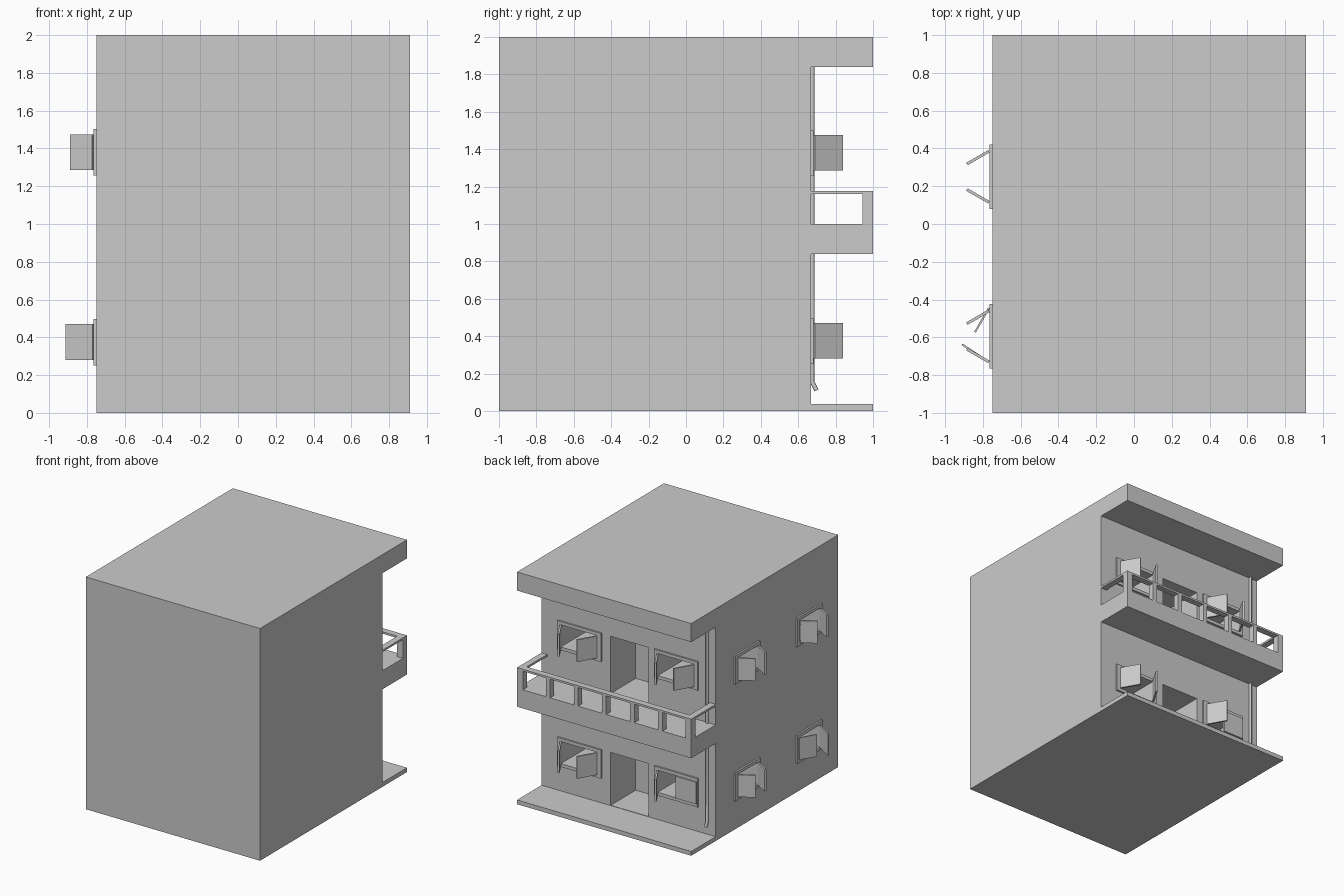
import bpy, bmesh
from math import radians
from mathutils import Matrix, Vector

if "Cube" in bpy.data.objects:
    bpy.data.objects.remove(bpy.data.objects["Cube"])

X0, X1, WALL = -0.75, 0.91, 0.667


def add_box(bm, lo, hi, m=Matrix()):
    lo, hi = Vector(lo), Vector(hi)
    s = hi - lo
    t = m @ Matrix.Translation((lo + hi) / 2) @ Matrix.Diagonal((s.x, s.y, s.z, 1))
    bmesh.ops.create_cube(bm, size=1, matrix=t)


def make(name, boxes, m=Matrix()):
    bm = bmesh.new()
    for lo, hi in boxes:
        add_box(bm, lo, hi, m)
    me = bpy.data.meshes.new(name)
    bm.to_mesh(me)
    bm.free()
    ob = bpy.data.objects.new(name, me)
    bpy.context.collection.objects.link(ob)
    return ob


# house shell: side profile with base, balcony and roof overhangs, extruded in x
profile = [(-1, 0), (1, 0), (1, .037), (WALL, .037), (WALL, .84), (1, .84),
           (1, 1), (WALL, 1), (WALL, 1.84), (1, 1.84), (1, 2), (-1, 2)]
bm = bmesh.new()
face = bm.faces.new([bm.verts.new((X0, y, z)) for y, z in profile])
ext = bmesh.ops.extrude_face_region(bm, geom=[face])
bmesh.ops.translate(bm, vec=(X1 - X0, 0, 0),
                    verts=[v for v in ext['geom'] if isinstance(v, bmesh.types.BMVert)])
bmesh.ops.recalc_face_normals(bm, faces=bm.faces)
me = bpy.data.meshes.new("house_body")
bm.to_mesh(me)
bm.free()
house = bpy.data.objects.new("house_body", me)
bpy.context.collection.objects.link(house)

cut = bmesh.new()

# doorways
for z0, z1 in ((.037, .495), (1.0, 1.495)):
    add_box(cut, (-.11, WALL - .34, z0 + .003), (.25, WALL + .1, z1))


def window(name, m, w, depth, left=(60, None, 0), right=(60, None, 0), t=.015):
    """Recess, frame and two shutters; local x along wall, y outward.
    Each shutter is (angle, length, hinge offset)."""
    h, k, fw = w / 2, .095, .036
    add_box(cut, (-h, -depth, -k), (h, .1, k), m)
    a, b = h + fw, k + .028
    make(name + "_frame", [((-a, -.005, -b), (-h, .015, b)), ((h, -.005, -b), (a, .015, b)),
                           ((-h, -.005, -b), (h, .015, -k)), ((-h, -.005, k), (h, .015, b))], m)
    for side, (ang, length, off) in ((-1, left), (1, right)):
        length = length or h
        hinge = Matrix.Translation((side * (h + off), .018, 0)) @ \
            Matrix.Rotation(radians(-side * ang), 4, 'Z')
        lo, hi = sorted((0, -side * length))
        make(name + "_shutter", [((lo, -t / 2, -k), (hi, t / 2, k))], m @ hinge)


# windows on both floors of the balcony wall and the side wall
for floor, z in (("lower", .375), ("upper", 1.38)):
    for x in (.543, -.38):
        closed = floor == "lower" and x < 0
        window(floor + "_back_window", Matrix.Translation((x, WALL, z)), .345, .34,
               left=(0, .2, .03) if closed else (60, None, 0))
    for y in (.25, -.595):
        m = Matrix.Translation((X0, y, z)) @ Matrix.Rotation(radians(90), 4, 'Z')
        if floor == "lower" and y < 0:
            window("lower_side_window", m, .27, .18, (57, .17, 0), (30, .148, .015), .01)
        else:
            window(floor + "_side_window", m, .27, .18)

# carve all recesses
me = bpy.data.meshes.new("recess_cutter")
cut.to_mesh(me)
cut.free()
cutter = bpy.data.objects.new("recess_cutter", me)
bpy.context.collection.objects.link(cutter)
mod = house.modifiers.new("recesses", 'BOOLEAN')
mod.operation, mod.solver, mod.object = 'DIFFERENCE', 'EXACT', cutter
bpy.context.view_layer.objects.active = house
bpy.ops.object.modifier_apply(modifier=mod.name)
bpy.data.objects.remove(cutter)

# balcony handrail and posts
d = .055
make("balcony_rail", [((X0, 1 - d, 1.16), (X1, 1, 1.177)),
                      ((X0, WALL, 1.16), (X0 + d, 1 - d, 1.177)),
                      ((X1 - d, WALL, 1.16), (X1, 1 - d, 1.177))])
posts = []
for i in range(7):
    w = d if i in (0, 6) else .04
    c = X0 + d / 2 + i * (X1 - X0 - d) / 6
    posts.append(((c - w / 2, 1 - d, 1.0), (c + w / 2, 1, 1.16)))
make("balcony_posts", posts)


# drain pipes
def pipe(name, pts):
    cu = bpy.data.curves.new(name, 'CURVE')
    cu.dimensions, cu.bevel_depth, cu.bevel_resolution = '3D', .012, 2
    cu.use_fill_caps = True
    sp = cu.splines.new('POLY')
    sp.points.add(len(pts) - 1)
    for p, (y, z) in zip(sp.points, pts):
        p.co = (-.675, y, z, 1)
    bpy.context.collection.objects.link(bpy.data.objects.new(name, cu))


pipe("upper_drain_pipe", [(.675, 1.0), (.675, 1.84)])
pipe("lower_drain_pipe", [(.698, .11), (.675, .155), (.675, .84)])
